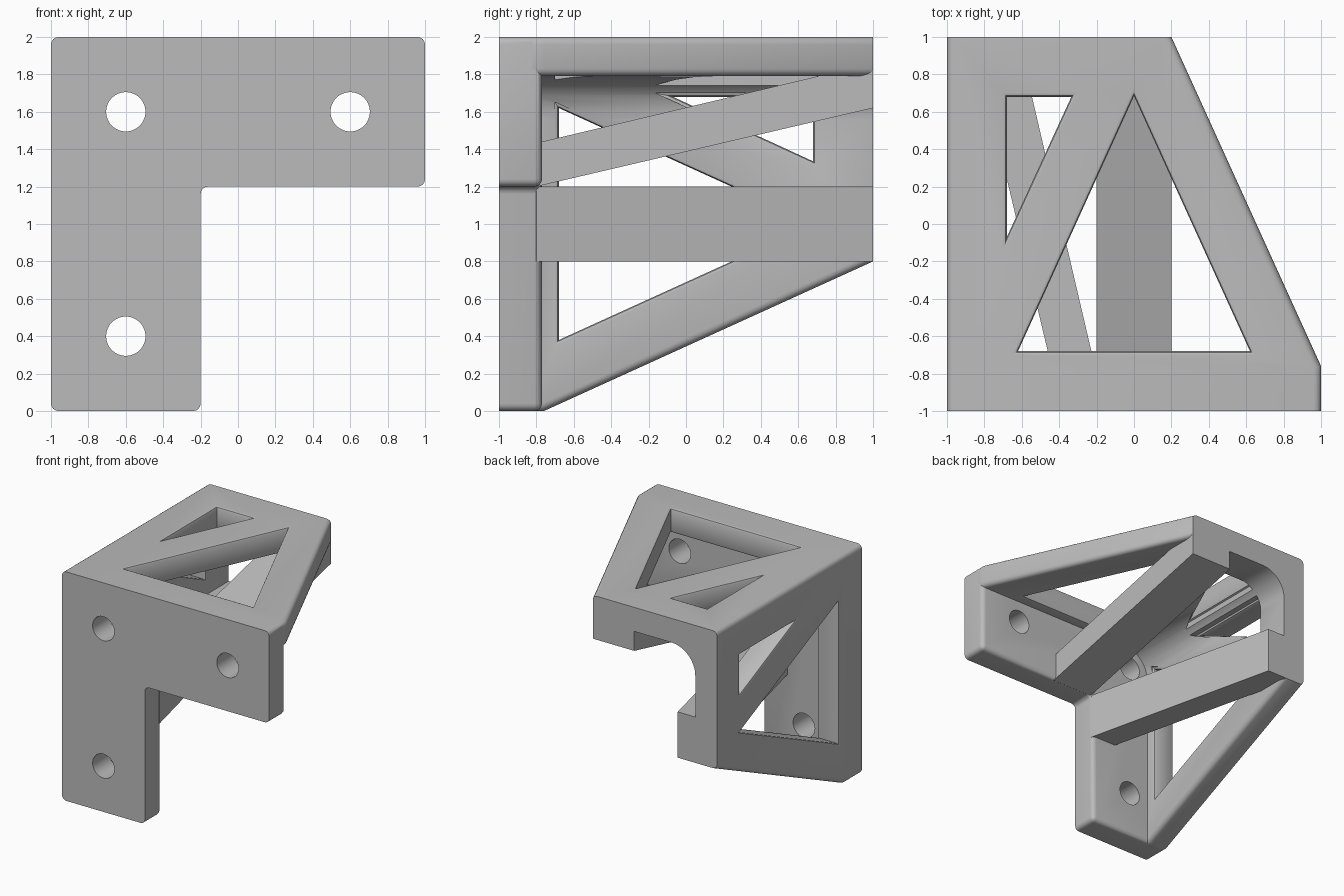
import bpy, bmesh, math
from mathutils import Vector

if "Cube" in bpy.data.objects:
    bpy.data.objects.remove(bpy.data.objects["Cube"])

FRONT, PLATE_BACK, THICK = -1.0, -0.77, 0.21
ROUND = 0.04

grey = bpy.data.materials.new("light grey")
grey.use_nodes = True
grey.diffuse_color = (0.5, 0.5, 0.5, 1)
grey.node_tree.nodes["Principled BSDF"].inputs["Base Color"].default_value = (0.5, 0.5, 0.5, 1)


def same(p):
    return p


def flip(p):
    """Swap the top flange side with the side flange side."""
    return Vector((1 - p[2], p[1], 1 - p[0]))


def loft(rings):
    """Closed solid through rings of equal point count."""
    bm = bmesh.new()
    loops = [[bm.verts.new(p) for p in ring] for ring in rings]
    for a, b in zip(loops, loops[1:]):
        for i in range(len(a)):
            j = (i + 1) % len(a)
            bm.faces.new((a[i], a[j], b[j], b[i]))
    bm.faces.new(loops[0])
    bm.faces.new(loops[-1])
    bmesh.ops.recalc_face_normals(bm, faces=bm.faces)
    return bm


def make(name, bm):
    bmesh.ops.recalc_face_normals(bm, faces=bm.faces)
    mesh = bpy.data.meshes.new(name)
    bm.to_mesh(mesh)
    bm.free()
    ob = bpy.data.objects.new(name, mesh)
    bpy.context.collection.objects.link(ob)
    mesh.materials.append(grey)
    return ob


def cut(ob, cutters):
    bpy.context.view_layer.objects.active = ob
    for c in cutters:
        c.hide_render = True
        mod = ob.modifiers.new("cut", "BOOLEAN")
        mod.operation, mod.solver, mod.object = "DIFFERENCE", "EXACT", c
        bpy.ops.object.modifier_apply(modifier=mod.name)
        bpy.data.objects.remove(c)


def along_y(profile, y0, y1):
    return loft([[Vector((x, y, z)) for x, z in profile] for y in (y0, y1)])


def bevel(bm, edges):
    bmesh.ops.bevel(bm, geom=edges, offset=ROUND, segments=4, profile=0.5,
                    affect="EDGES", clamp_overlap=True)


def window_cutter(tri, place, d=0.02):
    """Triangular prism flaring outward at both flange faces."""
    a, b, c = (Vector(p) for p in tri)
    la, lb, lc = (b - c).length, (c - a).length, (a - b).length
    centre = (a * la + b * lb + c * lc) / (la + lb + lc)
    radius = abs((b - a).cross(c - a)) / (la + lb + lc)
    low, k = 2 - THICK, 0.29 * d
    steps = [(2.1, d), (2, d), (2 - k, k), (2 - d, 0),
             (low + d, 0), (low + k, k), (low, d), (1.4, d)]
    rings = []
    for z, grow in steps:
        pts = [centre + (p - centre) * (1 + grow / radius) for p in (a, b, c)]
        rings.append([place(Vector((p.x, p.y, z))) for p in pts])
    return make("window_cutter", loft(rings))


# Angle section: top and side flanges with a filleted inner corner
fillet = 0.23
cx, cz = -1 + THICK + fillet, 2 - THICK - fillet
arc = [(cx - fillet * math.cos(t), cz + fillet * math.sin(t))
       for t in (i * math.pi / 16 for i in range(9))]
profile = [(-1, 0), (-1 + THICK, 0)] + arc + [(1, 2 - THICK), (1, 2), (-1, 2)]
bm = along_y(profile, -0.82, 1)
# Sloped outer ends
for co, no in (((0.2, 1, 2), (1.76, 0.8, 0)), ((-1, 1, 0.8), (0, 0.8, -1.76))):
    res = bmesh.ops.bisect_plane(bm, geom=bm.verts[:] + bm.edges[:] + bm.faces[:],
                                 plane_co=co, plane_no=no, clear_outer=True)
    rim = [g for g in res["geom_cut"] if isinstance(g, bmesh.types.BMEdge)]
    bmesh.ops.holes_fill(bm, edges=rim)
bmesh.ops.recalc_face_normals(bm, faces=bm.faces)
bevel(bm, [e for e in bm.edges
           if abs(e.verts[0].co.y - e.verts[1].co.y) > 0.02
           and e.is_manifold and e.calc_face_angle() > 0.8])
flanges = make("top_and_side_flanges", bm)

# Triangular windows in both flanges
large = ((-0.62, -0.68), (0.62, -0.68), (0, 0.684))
small = ((-0.68, 0.68), (-0.68, -0.07), (-0.335, 0.68))
cut(flanges, [window_cutter(t, place) for t in (large, small) for place in (same, flip)])

# L-shaped front plate
corner_l = [(-1, 0), (-0.2, 0), (-0.2, 1.2), (1, 1.2), (1, 2), (-1, 2)]
bm = along_y(corner_l, FRONT, PLATE_BACK)
picked = []
for e in bm.edges:
    p, q = (v.co for v in e.verts)
    outer = max(p.x, q.x) < -0.99 or min(p.z, q.z) > 1.99
    if abs(p.y - q.y) > 0.1 or (p.y > -0.9 and not outer):
        picked.append(e)
bevel(bm, picked)
front_plate = make("front_plate", bm)

# Screw holes
drills = []
for x, z in ((-0.6, 1.6), (0.6, 1.6), (-0.6, 0.4)):
    ring = [(x + 0.105 * math.cos(i * math.tau / 48), z + 0.105 * math.sin(i * math.tau / 48))
            for i in range(48)]
    drills.append(make("drill", along_y(ring, -1.2, -0.6)))
cut(front_plate, drills)

# Diagonal braces from the inner corner of the plate to the back of each flange
side = [(-0.9, 1.25), (-0.8, 1.2), (1, 1.62), (1, 1.86), (-0.77, 1.44), (-0.9, 1.4)]
for name, place in (("top_brace", same), ("side_brace", flip)):
    make(name, loft([[place(Vector((x, y, z))) for y, z in side] for x in (-0.2, 0.2)]))

# Smooth rounded edges, keep corners sharp
bpy.ops.object.select_all(action="DESELECT")
for ob in bpy.context.collection.objects:
    if ob.type == "MESH":
        ob.select_set(True)
        bpy.context.view_layer.objects.active = ob
bpy.ops.object.shade_smooth_by_angle(angle=math.radians(30))
